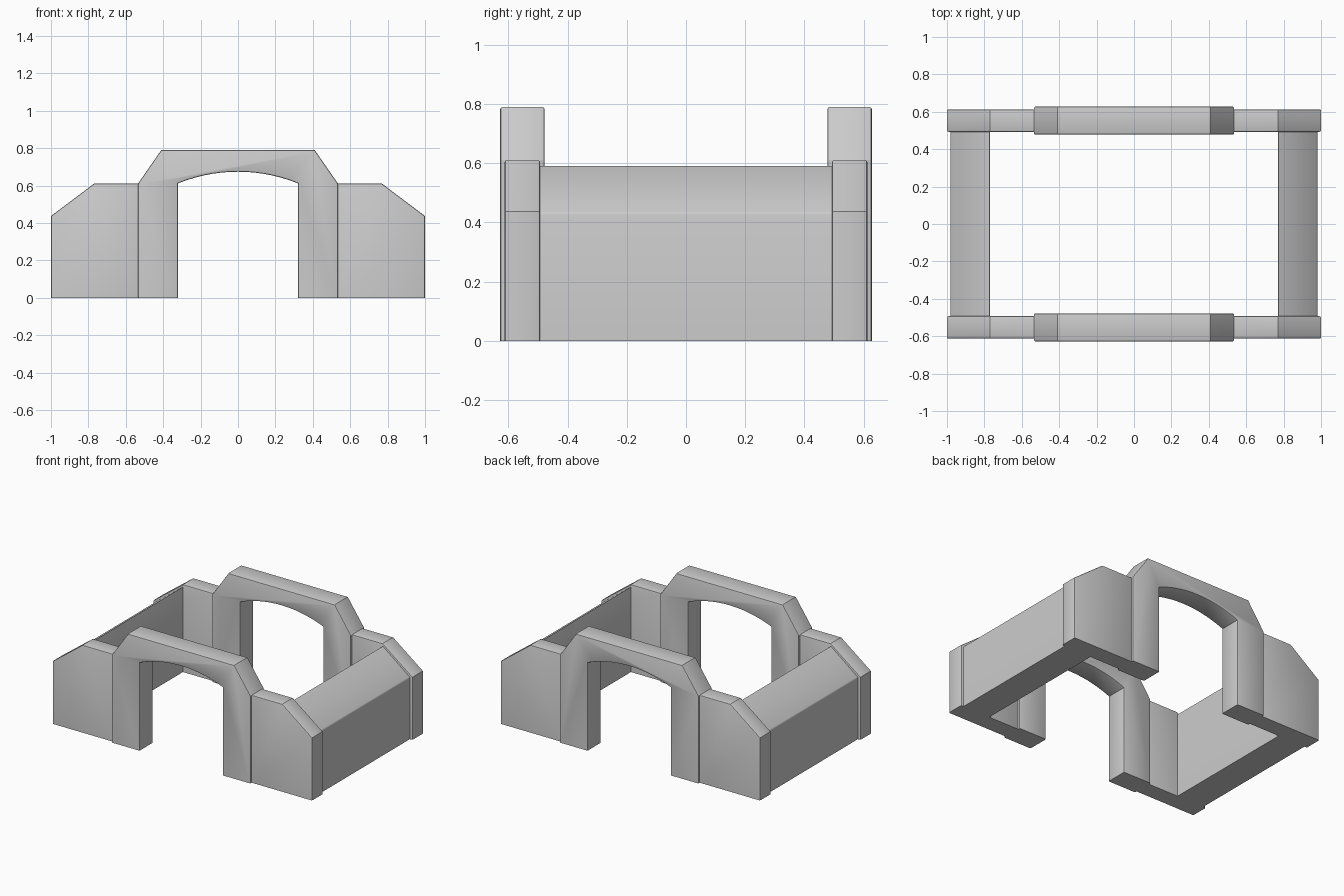
import bpy, bmesh, math

if "Cube" in bpy.data.objects:
    bpy.data.objects.remove(bpy.data.objects["Cube"])


def prism(name, profile, y0, y1, bevel=0.008, long_edges=()):
    """Extrude an x-z profile from y0 to y1 and soften its rims or chosen long edges."""
    bm = bmesh.new()
    front = [bm.verts.new((x, y0, z)) for x, z in profile]
    back = [bm.verts.new((x, y1, z)) for x, z in profile]
    bm.faces.new(front)
    bm.faces.new(back[::-1])
    n = len(profile)
    for i in range(n):
        j = (i + 1) % n
        bm.faces.new((front[j], front[i], back[i], back[j]))
    bmesh.ops.recalc_face_normals(bm, faces=bm.faces)
    if long_edges:
        soft = [bm.edges.get((front[i], back[i])) for i in long_edges]
    else:
        soft = [e for e in bm.edges
                if abs(e.verts[0].co.y - e.verts[1].co.y) < 1e-6
                and max(v.co.z for v in e.verts) > 1e-6]
    bmesh.ops.bevel(bm, geom=soft, offset=bevel, segments=2, profile=0.5,
                    affect='EDGES')
    bmesh.ops.recalc_face_normals(bm, faces=bm.faces)
    mesh = bpy.data.meshes.new(name)
    bm.to_mesh(mesh)
    bm.free()
    obj = bpy.data.objects.new(name, mesh)
    bpy.context.collection.objects.link(obj)
    bpy.ops.object.select_all(action='DESELECT')
    obj.select_set(True)
    bpy.context.view_layer.objects.active = obj
    bpy.ops.object.shade_smooth_by_angle(angle=math.radians(25))
    return obj


def flip(profile, sx):
    return [(sx * x, z) for x, z in profile]


# Archway outline: chamfered shoulders outside, shallow arc over the opening
half, spring, rise = 0.32, 0.612, 0.062
radius = (half ** 2 + rise ** 2) / (2 * rise)
sweep = math.asin(half / radius)
steps = 14
arc = []
for i in range(steps + 1):
    a = -sweep + 2 * sweep * i / steps
    arc.append((radius * math.sin(a), spring + rise - radius + radius * math.cos(a)))
arch = ([(-half, 0)] + arc + [(half, 0), (0.535, 0), (0.535, 0.61), (0.41, 0.79),
        (-0.41, 0.79), (-0.535, 0.61), (-0.535, 0)])

# Side wing and end wall outlines, both with a sloped outer top
wing = [(0.52, 0), (1.0, 0), (1.0, 0.437), (0.77, 0.61), (0.52, 0.61)]
wall = [(0.77, 0), (0.98, 0), (0.98, 0.432), (0.77, 0.594)]

for sy, depth in ((-1, "front"), (1, "back")):
    prism(f"{depth}_arch", arch, sy * 0.478, sy * 0.628)
    for sx, side in ((-1, "left"), (1, "right")):
        prism(f"{depth}_{side}_wing", flip(wing, sx), sy * 0.493, sy * 0.613)

for sx, side in ((-1, "left"), (1, "right")):
    prism(f"{side}_end_wall", flip(wall, sx), -0.5, 0.5, 0.006, (2, 3))
